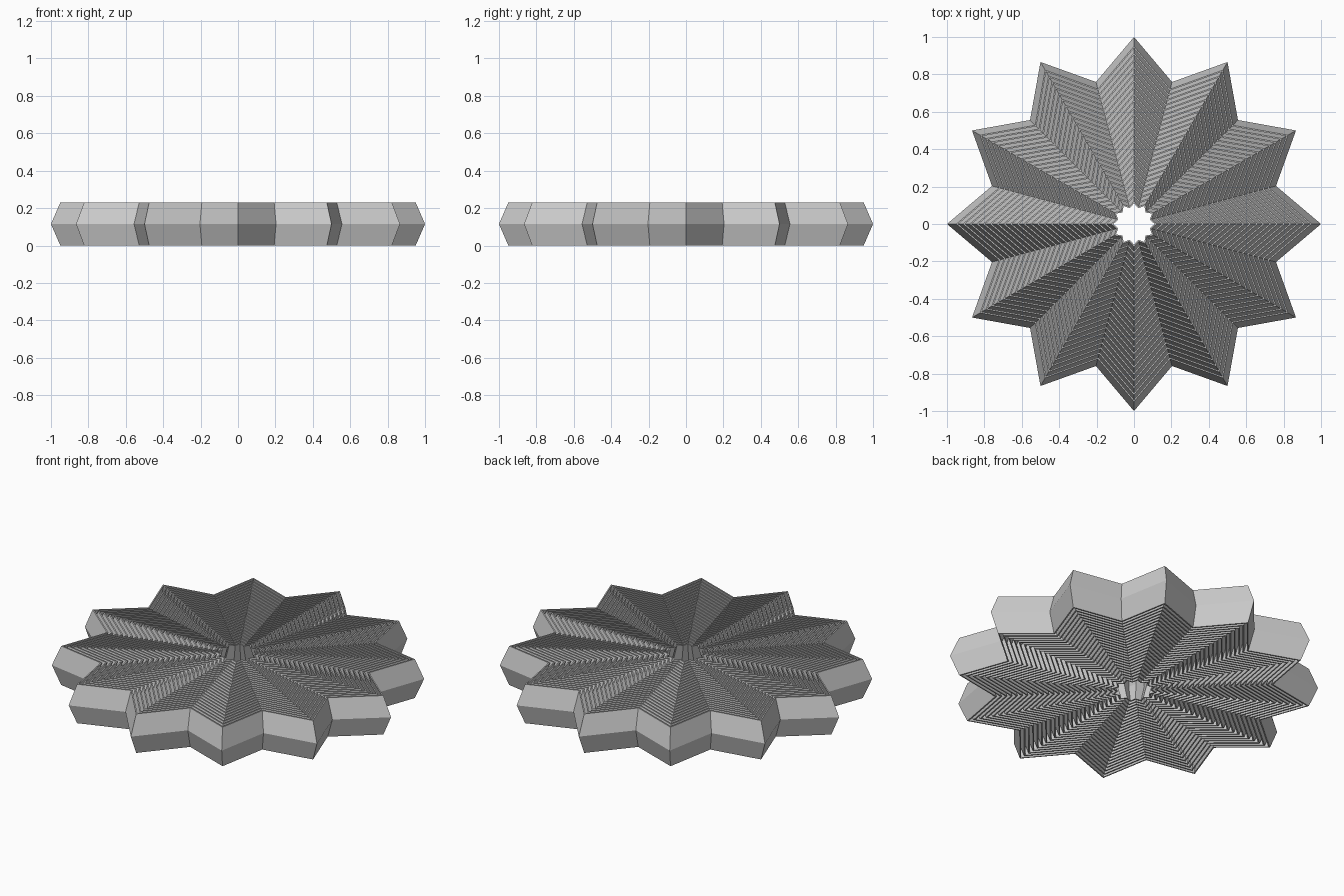
import bpy, math

cube = bpy.data.objects.get("Cube")
if cube:
    bpy.data.objects.remove(cube, do_unlink=True)

POINTS = 12        # star tips
VALLEY = 0.786     # valley radius relative to tip radius
HEIGHT = 0.23
BULGE = 0.05       # how far the wall folds outward at mid height
WALL = 0.011
RINGS = 24
STEP = 0.036

grey = bpy.data.materials.new("plain grey")
grey.use_nodes = True
colour = (0.6, 0.6, 0.6, 1)
grey.diffuse_color = colour
grey.node_tree.nodes["Principled BSDF"].inputs["Base Color"].default_value = colour


def star_loop(radius, z):
    """Corners of a star outline, with tips on the axes."""
    loop = []
    for i in range(POINTS * 2):
        r = radius * (VALLEY if i % 2 else 1)
        a = math.pi * i / POINTS
        loop.append((r * math.cos(a), r * math.sin(a), z))
    return loop


def star_ring(name, rim):
    """Thin star-shaped wall, folded outward along its middle."""
    inner = rim - WALL
    profile = [(rim, 0), (rim + BULGE, HEIGHT / 2), (rim, HEIGHT),
               (inner, HEIGHT), (inner + BULGE, HEIGHT / 2), (inner, 0)]
    verts = [v for r, z in profile for v in star_loop(r, z)]
    n, m = POINTS * 2, len(profile)
    faces = []
    for j in range(m):
        k = (j + 1) % m
        for i in range(n):
            h = (i + 1) % n
            faces.append((j * n + i, j * n + h, k * n + h, k * n + i))
    mesh = bpy.data.meshes.new(name)
    mesh.from_pydata(verts, [], faces)
    mesh.materials.append(grey)
    bpy.context.collection.objects.link(bpy.data.objects.new(name, mesh))


# Nested walls from the outer rim to the central hole
for index in range(RINGS):
    star_ring(f"star_wall_{index + 1}", 0.95 - STEP * index)
